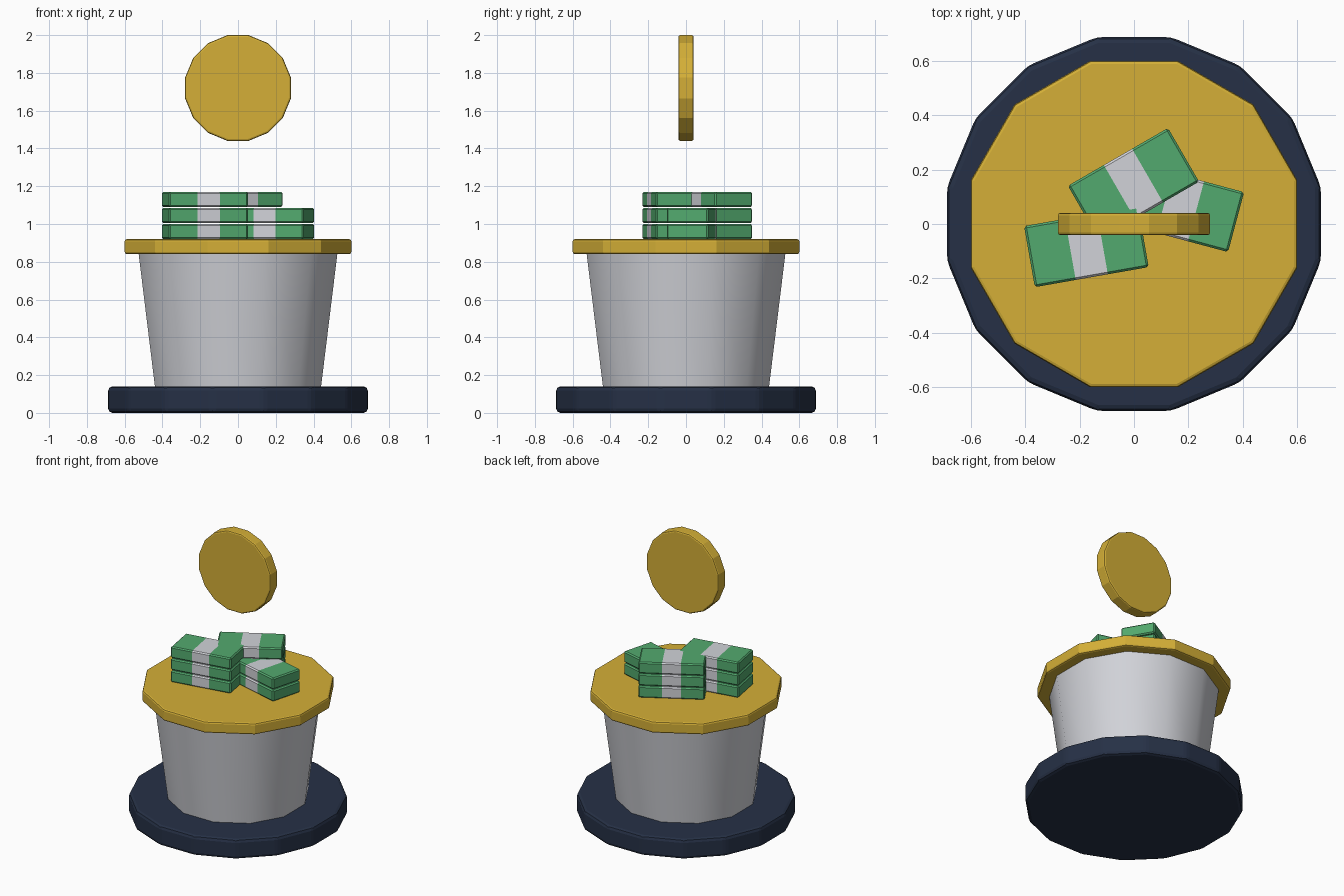
import bpy
import bmesh
from math import radians, pi, cos
from mathutils import Matrix, Vector

cube = bpy.data.objects.get("Cube")
if cube:
    bpy.data.objects.remove(cube, do_unlink=True)


def material(name, rgb):
    m = bpy.data.materials.new(name)
    m.use_nodes = True
    m.diffuse_color = (*rgb, 1)
    m.node_tree.nodes["Principled BSDF"].inputs["Base Color"].default_value = (*rgb, 1)
    return m


GOLD = material("gold", (0.66, 0.43, 0.038))
NAVY = material("navy", (0.019, 0.030, 0.061))
SILVER = material("silver", (0.64, 0.65, 0.69))
GREEN = material("money green", (0.086, 0.40, 0.157))


def finish(name, bm, mats, bevel=0, segments=1, limit=35):
    mesh = bpy.data.meshes.new(name)
    bm.to_mesh(mesh)
    bm.free()
    for m in mats:
        mesh.materials.append(m)
    ob = bpy.data.objects.new(name, mesh)
    bpy.context.collection.objects.link(ob)
    if bevel:
        mod = ob.modifiers.new("soft_edges", "BEVEL")
        mod.width = bevel
        mod.segments = segments
        mod.limit_method = "ANGLE"
        mod.angle_limit = radians(limit)
    return ob


def disc(name, sides, low, high, z0, z1, mat, upright=False, **edges):
    """Polygonal disc; low and high are flat-to-centre distances."""
    bm = bmesh.new()
    bmesh.ops.create_cone(bm, cap_ends=True, segments=sides,
                          radius1=low / cos(pi / sides),
                          radius2=high / cos(pi / sides), depth=z1 - z0)
    bm.transform(Matrix.Rotation(pi / sides, 4, "Z"))
    if upright:
        bm.transform(Matrix.Rotation(pi / 2, 4, "X"))
    else:
        bm.transform(Matrix.Translation((0, 0, (z0 + z1) / 2)))
    return finish(name, bm, [mat], **edges)


def bundle(name, x, y, z, turn):
    """Bank note bundle with a paper band round its middle."""
    length, width, height, band = 0.425, 0.228, 0.08, 0.12
    bm = bmesh.new()
    bmesh.ops.create_cube(bm, size=1)
    bm.transform(Matrix.Diagonal((length, width, height, 1)))
    for side in (-1, 1):
        bmesh.ops.bisect_plane(bm, geom=bm.verts[:] + bm.edges[:] + bm.faces[:],
                               plane_co=Vector((side * band / 2, 0, 0)),
                               plane_no=Vector((1, 0, 0)))
    for f in bm.faces:
        f.material_index = int(abs(f.calc_center_median().x) < band / 2)
    ob = finish(name, bm, [GREEN, SILVER], bevel=0.008)
    ob.location = (x, y, z + height / 2)
    ob.rotation_euler.z = radians(turn)


# Plinth, tapered body and lid
disc("base", 16, 0.687, 0.687, 0, 0.14, NAVY, bevel=0.022, segments=2, limit=20)
body = disc("body", 12, 0.435, 0.527, 0.10, 0.85, SILVER)
disc("lid", 12, 0.60, 0.60, 0.84, 0.92, GOLD, bevel=0.012, segments=2)

# Rounded look for the body wall
bpy.ops.object.select_all(action="DESELECT")
body.select_set(True)
bpy.context.view_layer.objects.active = body
bpy.ops.object.shade_smooth_by_angle(angle=radians(40))

# Stacks of notes
stacks = [("left_stack", -0.175, -0.083, 10, 3),
          ("back_stack", -0.002, 0.148, 30, 3),
          ("right_stack", 0.17, 0.062, -15, 2)]
for name, x, y, turn, count in stacks:
    for i in range(count):
        bundle(f"{name}_bundle_{i + 1}", x, y, 0.92 + i * 0.085, turn)

# Floating coin
coin = disc("coin", 16, 0.28, 0.28, -0.041, 0.041, GOLD, upright=True,
            bevel=0.01, segments=2)
coin.location.z = 1.72
